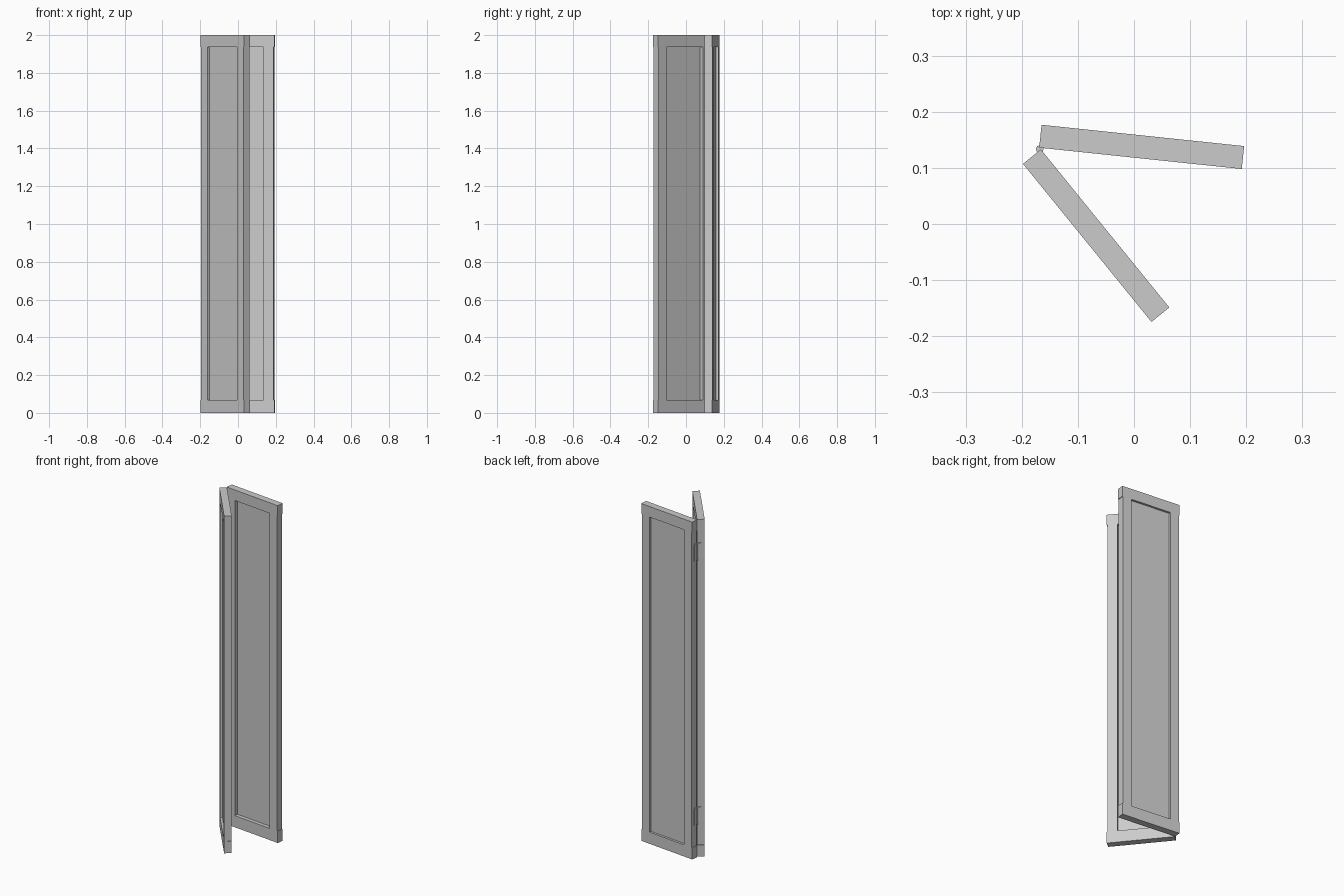
import bpy, bmesh
from math import cos, sin, radians

if "Cube" in bpy.data.objects:
    bpy.data.objects.remove(bpy.data.objects["Cube"])

L, T, H = 0.363, 0.041, 2.0       # leaf length, thickness, height
STILE, INSET = 0.057, 0.004       # stile width, stile step behind rail ends
Z0, Z1 = 0.069, 1.937             # opening bottom and top
HINGES = (0.245, 1.81)


def leaf_box(name, frame, u, v, z):
    """Box in leaf coordinates: u along the leaf, v away from the inner face."""
    ox, oy, ang, side = frame
    c, s = cos(ang), sin(ang)
    bm = bmesh.new()
    bmesh.ops.create_cube(bm, size=1.0)
    for p in bm.verts:
        a = u[0] + (p.co.x + 0.5) * (u[1] - u[0])
        b = side * (v[0] + (p.co.y + 0.5) * (v[1] - v[0]))
        h = z[0] + (p.co.z + 0.5) * (z[1] - z[0])
        p.co = (ox + a * c - b * s, oy + a * s + b * c, h)
    bmesh.ops.recalc_face_normals(bm, faces=bm.faces)
    me = bpy.data.meshes.new(name)
    bm.to_mesh(me)
    bm.free()
    ob = bpy.data.objects.new(name, me)
    bpy.context.collection.objects.link(ob)
    return ob


def build_leaf(tag, frame):
    # rails run the full width
    leaf_box(tag + "_bottom_rail", frame, (0, L), (0, T), (0, Z0))
    leaf_box(tag + "_top_rail", frame, (0, L), (0, T), (Z1, H))
    # stiles sit between the rails, slightly stepped in
    leaf_box(tag + "_hinge_stile", frame, (INSET, STILE), (0, T), (Z0, Z1))
    leaf_box(tag + "_free_stile", frame, (L - STILE, L - INSET), (0, T), (Z0, Z1))
    # thin recessed infill panel
    leaf_box(tag + "_infill_panel", frame, (STILE, L - STILE), (0.022, 0.028), (Z0, Z1))
    # hinge plates on the stepped edge
    for i, z in enumerate(HINGES):
        leaf_box(f"{tag}_hinge_plate_{i}", frame, (0.001, INSET), (0.0, 0.022),
                 (z - 0.05, z + 0.05))


build_leaf("back_leaf", (-0.169, 0.136, radians(-6), 1))
build_leaf("front_leaf", (-0.166, 0.133, radians(-50.9), -1))

# hinge knuckles
for i, z in enumerate(HINGES):
    bpy.ops.mesh.primitive_cylinder_add(vertices=8, radius=0.007, depth=0.1,
                                        location=(-0.168, 0.1335, z))
    bpy.context.object.name = f"hinge_knuckle_{i}"
